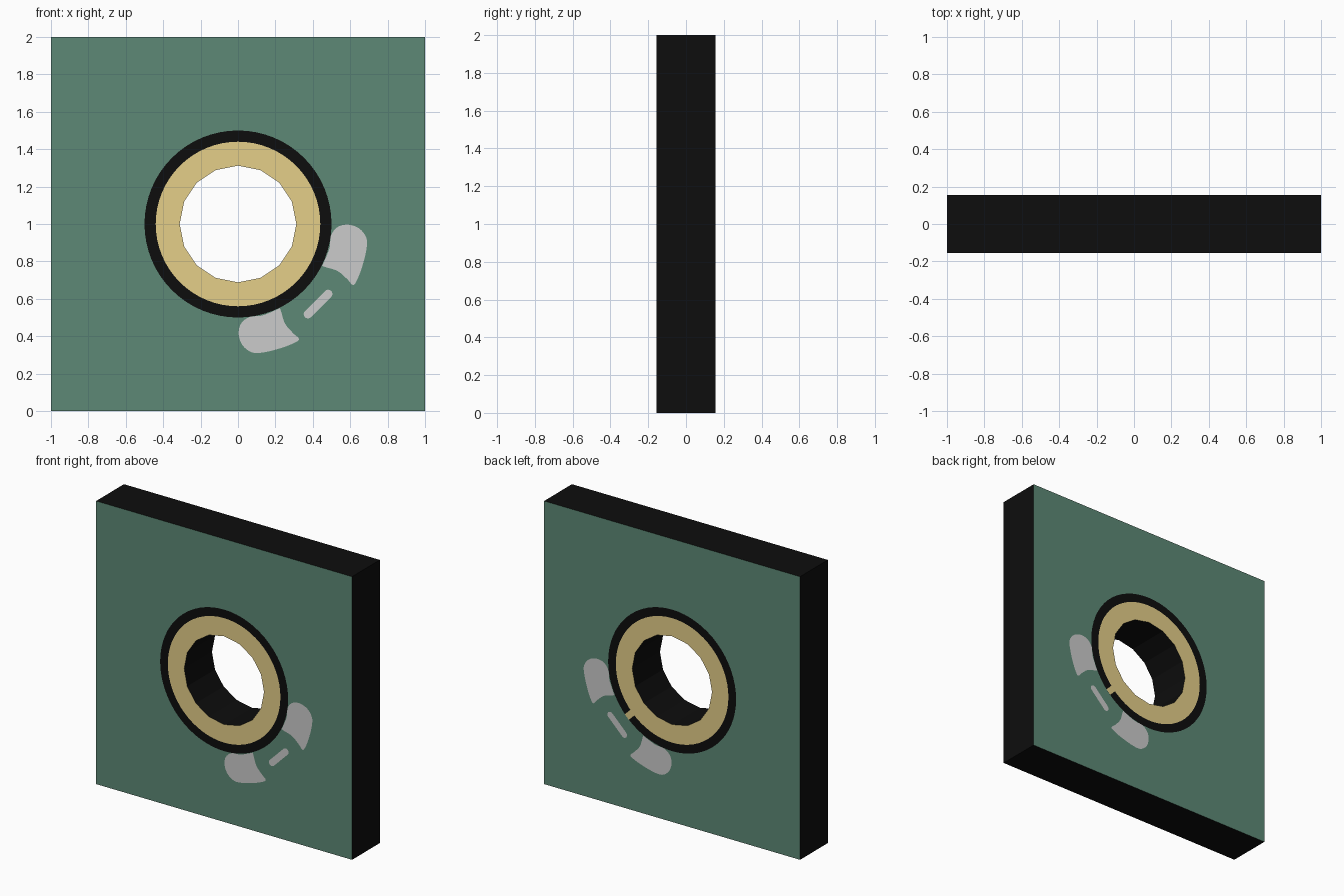
import bpy, bmesh
from math import sin, cos, pi, sqrt
from mathutils import Vector

if "Cube" in bpy.data.objects:
    bpy.data.objects.remove(bpy.data.objects["Cube"])

Y = 0.155        # half thickness of the board
CZ = 1.0         # height of the hole centre
N = 64


def material(name, col):
    m = bpy.data.materials.new(name)
    m.diffuse_color = (*col, 1)
    m.use_nodes = True
    m.node_tree.nodes["Principled BSDF"].inputs["Base Color"].default_value = m.diffuse_color
    return m


GREEN = material("green", (0.11, 0.25, 0.18))
GOLD = material("gold", (0.78, 0.62, 0.25))
BLACK = material("black", (0.004, 0.004, 0.004))


def loop(radius, sides=0, phase=0.0):
    """N points round the hole centre, on a circle or on a regular polygon."""
    pts = []
    for i in range(N):
        a = 2 * pi * i / N
        r = radius
        if sides:
            r *= cos(pi / sides) / cos((a - phase) % (2 * pi / sides) - pi / sides)
        pts.append((r * cos(a), r * sin(a)))
    return pts


def make(name, faces, mat=None):
    """Faces are lists of (x, y, z) relative to the hole centre."""
    bm = bmesh.new()
    for f in faces:
        bm.faces.new([bm.verts.new((x, y, z + CZ)) for x, y, z in f])
    bmesh.ops.remove_doubles(bm, verts=bm.verts, dist=1e-5)
    me = bpy.data.meshes.new(name)
    bm.to_mesh(me)
    bm.free()
    ob = bpy.data.objects.new(name, me)
    bpy.context.collection.objects.link(ob)
    if mat:
        me.materials.append(mat)


def sheet(pts, y):
    """One flat outline at depth y, wound so it faces outward."""
    area = sum(a[0] * b[1] - b[0] * a[1] for a, b in zip(pts, pts[1:] + pts[:1]))
    if (area > 0) == (y > 0):
        pts = pts[::-1]
    return [(x, y, z) for x, z in pts]


def ring(inner, outer, y):
    return [sheet([inner[i - 1], outer[i - 1], outer[i], inner[i]], y) for i in range(N)]


def wall(pts, inward=False):
    out = []
    for a, b in zip(pts, pts[1:] + pts[:1]):
        f = [(a[0], -Y, a[1]), (b[0], -Y, b[1]), (b[0], Y, b[1]), (a[0], Y, a[1])]
        out.append(f[::-1] if inward else f)
    return out


def spline(pts, steps=5):
    """Smooth closed curve through the points."""
    out, n = [], len(pts)
    p = [Vector(q) for q in pts]
    for i in range(n):
        a, b, c, d = p[i - 1], p[i], p[(i + 1) % n], p[(i + 2) % n]
        for k in range(steps):
            t = k / steps
            v = 0.5 * (2 * b + (c - a) * t + (2 * a - 5 * b + 4 * c - d) * t * t
                       + (3 * b - a - 3 * c + d) * t ** 3)
            out.append((v.x, v.y))
    return out


square = loop(sqrt(2), 4, pi / 4)
bore = loop(0.312, 16)
rim, gap = loop(0.44), loop(0.5)

# Outer edge and faceted bore
make("board_edge", wall(square), BLACK)
make("hole_wall", wall(bore, True), BLACK)

# Grey pad outline, drawn on one side of the diagonal and mirrored across it
pad = spline([(0.498, -0.06), (0.535, -0.015), (0.593, -0.004), (0.652, -0.027),
              (0.688, -0.08), (0.684, -0.15), (0.658, -0.246), (0.631, -0.31),
              (0.612, -0.325), (0.583, -0.294), (0.53, -0.25), (0.455, -0.226),
              (0.458, -0.208), (0.489, -0.13)])
pad_mirror = [(-z, -x) for x, z in pad]

# Short slot lying across the diagonal
slot = []
for (cx, cz), start in (((0.482, -0.374), -pi / 4), ((0.374, -0.482), 3 * pi / 4)):
    slot += [(cx + 0.023 * cos(start + pi * k / 8), cz + 0.023 * sin(start + pi * k / 8))
             for k in range(9)]

for side, s in (("front", -1), ("back", 1)):
    make("board_" + side, ring(gap, square, s * Y), GREEN)
    make("insulating_ring_" + side, ring(rim, gap, s * Y), BLACK)
    make("gold_ring_" + side, ring(bore, rim, s * Y), GOLD)
    for name, pts in (("right_pad", pad), ("lower_pad", pad_mirror), ("slot", slot)):
        make(name + "_" + side, [sheet(pts, s * (Y + 0.001))])

# Gold bridge across the dark ring, on the back only
d, w = Vector((1, -1)).normalized(), Vector((1, 1)).normalized() * 0.022
corners = [d * 0.43 - w, d * 0.5 - w, d * 0.5 + w, d * 0.43 + w]
make("gold_bridge", [sheet([tuple(c) for c in corners], Y + 0.001)], GOLD)
